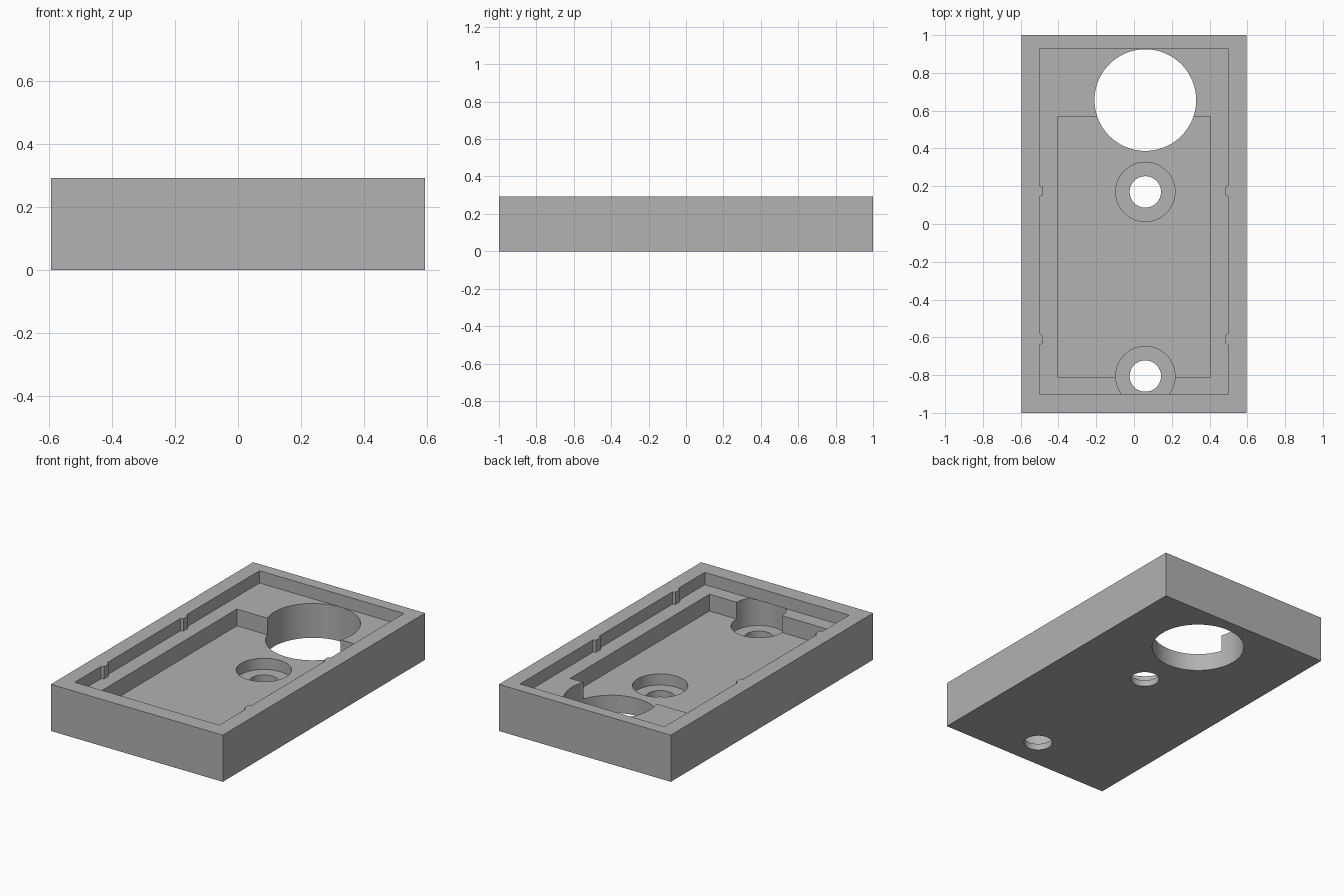
import bpy, bmesh

cube = bpy.data.objects.get("Cube")
if cube:
    bpy.data.objects.remove(cube, do_unlink=True)

W, L, H = 0.595, 1.0, 0.292          # half width, half length, height
LEDGE, FLOOR, SEAT = 0.215, 0.11, 0.04  # recess levels
HOLE_X = 0.06

grey = bpy.data.materials.new("plain grey")
grey.use_nodes = True
grey.diffuse_color = (0.445, 0.445, 0.445, 1)
grey.node_tree.nodes["Principled BSDF"].inputs["Base Color"].default_value = grey.diffuse_color


def prism(name, outline, z0, z1):
    """Extrude a counter-clockwise outline from z0 to z1."""
    bm = bmesh.new()
    face = bm.faces.new([bm.verts.new((x, y, z0)) for x, y in outline])
    ext = bmesh.ops.extrude_face_region(bm, geom=[face])
    for v in ext["geom"]:
        if isinstance(v, bmesh.types.BMVert):
            v.co.z = z1
    bmesh.ops.recalc_face_normals(bm, faces=bm.faces)
    mesh = bpy.data.meshes.new(name)
    bm.to_mesh(mesh)
    bm.free()
    mesh.materials.append(grey)
    obj = bpy.data.objects.new(name, mesh)
    bpy.context.collection.objects.link(obj)
    return obj


def box(name, x, y0, y1, z0, z1):
    return prism(name, [(-x, y0), (x, y0), (x, y1), (-x, y1)], z0, z1)


def cylinder(name, x, y, r, z0, z1):
    bpy.ops.mesh.primitive_cylinder_add(vertices=96, radius=r, depth=z1 - z0,
                                        location=(x, y, (z0 + z1) / 2))
    obj = bpy.context.object
    obj.name = name
    obj.data.materials.append(grey)
    return obj


# Solid tray block
tray = box("tray", W, -L, L, 0, H)

# Upper recess, its side walls carrying small chamfered retaining ribs
RX, FRONT, BACK = 0.5, -0.9, 0.927
RIB, HALF, CHAMFER = 0.016, 0.03, 0.008
side = [(RX, FRONT)]
for y in (-0.61, 0.175):
    side += [(RX, y - HALF), (RX - RIB, y - HALF + CHAMFER),
             (RX - RIB, y + HALF - CHAMFER), (RX, y + HALF)]
side.append((RX, BACK))
outline = side + [(-x, y) for x, y in reversed(side)]
cutters = [prism("recess_cutter", outline, LEDGE, H + 0.1)]

# Deeper pocket and large round opening
cutters.append(box("pocket_cutter", 0.405, -0.81, 0.567, FLOOR, H))
cutters.append(cylinder("opening_cutter", HOLE_X, 0.656, 0.269, -0.1, H))

# Counterbored screw holes
for y in (0.17, -0.805):
    cutters.append(cylinder("counterbore_cutter", HOLE_X, y, 0.157, SEAT, LEDGE + 0.0005))
    cutters.append(cylinder("screw_hole_cutter", HOLE_X, y, 0.083, -0.1, LEDGE - 0.05))

for cutter in cutters:
    cutter.hide_render = True
    mod = tray.modifiers.new(cutter.name, 'BOOLEAN')
    mod.operation = 'DIFFERENCE'
    mod.solver = 'EXACT'
    mod.object = cutter

# Bake the cuts and drop the cutters
bpy.context.view_layer.update()
baked = bpy.data.meshes.new_from_object(
    tray.evaluated_get(bpy.context.evaluated_depsgraph_get()))
tray.modifiers.clear()
tray.data = baked
for cutter in cutters:
    bpy.data.objects.remove(cutter, do_unlink=True)

# Smooth round walls, sharp edges elsewhere
bpy.ops.object.select_all(action='DESELECT')
tray.select_set(True)
bpy.context.view_layer.objects.active = tray
bpy.ops.object.shade_smooth_by_angle(angle=0.5)
